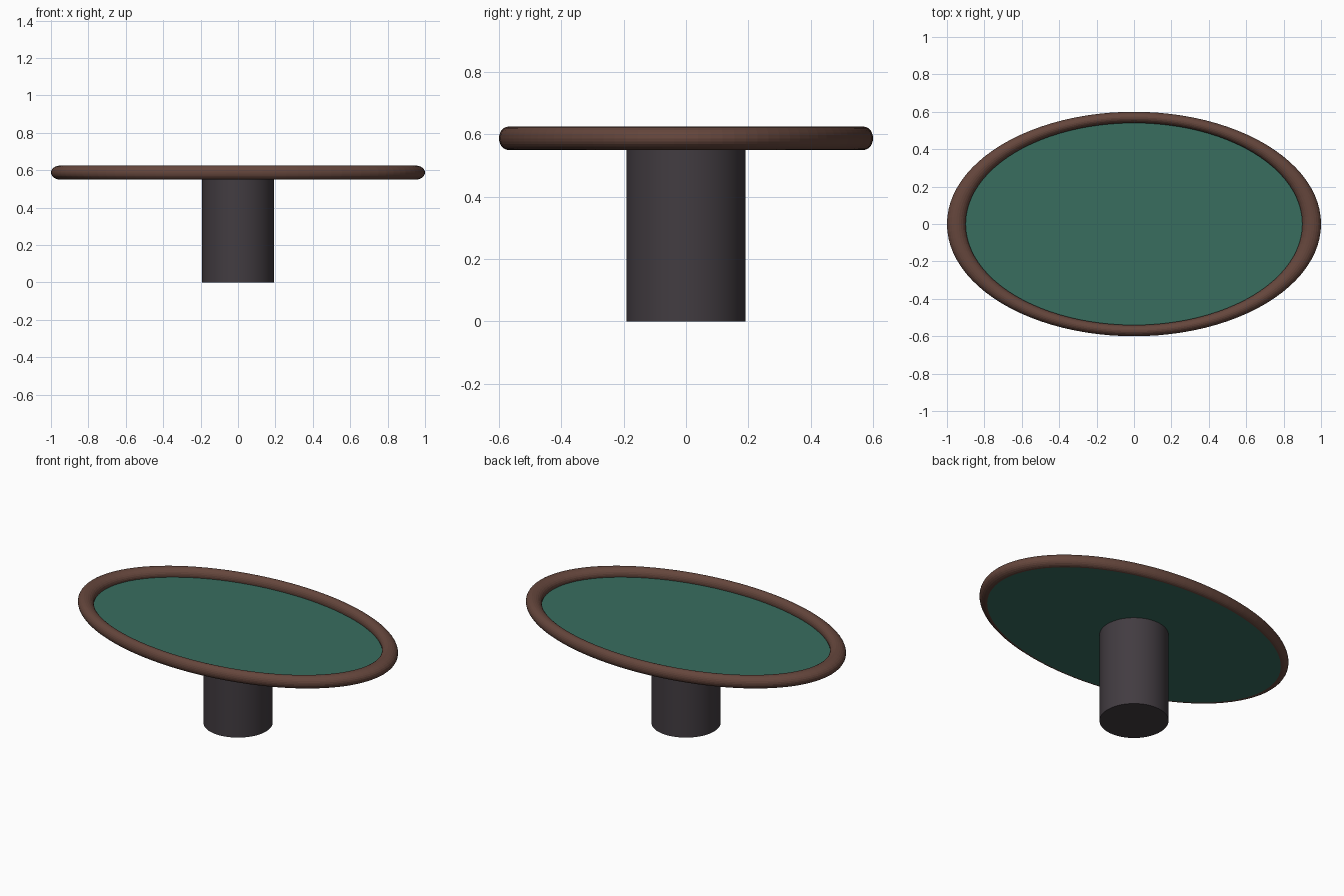
import bpy, math

if "Cube" in bpy.data.objects:
    bpy.data.objects.remove(bpy.data.objects["Cube"])


def material(name, rgb):
    # sRGB 0-255 to linear
    lin = [((c / 255 + 0.055) / 1.055) ** 2.4 for c in rgb]
    m = bpy.data.materials.new(name)
    m.diffuse_color = (*lin, 1)
    m.use_nodes = True
    m.node_tree.nodes["Principled BSDF"].inputs["Base Color"].default_value = m.diffuse_color
    return m


def finish(name, mat, scale=(1, 1, 1), smooth=True):
    ob = bpy.context.object
    ob.name = name
    ob.scale = scale
    bpy.ops.object.transform_apply(location=False, rotation=False, scale=True)
    ob.data.materials.append(mat)
    if smooth:
        bpy.ops.object.shade_smooth_by_angle(angle=math.radians(35))
    return ob


wood = material("brown wood", (101, 70, 60))
felt = material("green felt", (56, 109, 95))
dark = material("dark grey", (66, 60, 65))

# padded oval rail
bpy.ops.mesh.primitive_torus_add(major_radius=0.95, minor_radius=0.05,
                                 major_segments=96, minor_segments=24,
                                 location=(0, 0, 0.5875))
finish("rail", wood, (1, 0.6, 0.75), smooth=False)

# oval playing surface, sunk below the rail
bpy.ops.mesh.primitive_cylinder_add(vertices=96, radius=0.95, depth=0.025,
                                    location=(0, 0, 0.5625))
finish("playing_surface", felt, (1, 0.6, 1))

# round pedestal
bpy.ops.mesh.primitive_cylinder_add(vertices=64, radius=0.1915, depth=0.555,
                                    location=(0, 0, 0.2775))
finish("pedestal", dark)
